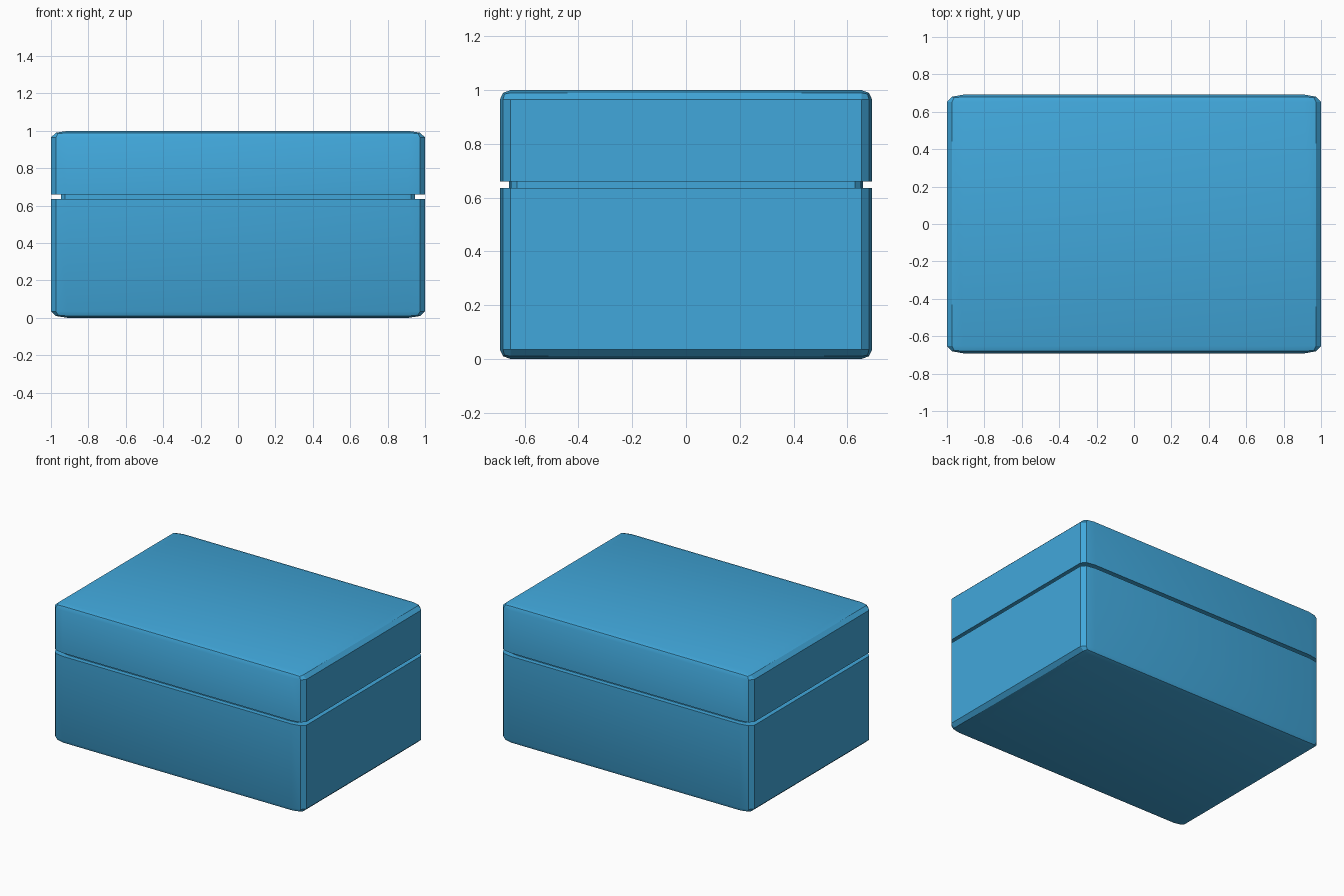
import bpy, bmesh, math
from mathutils import Matrix

if "Cube" in bpy.data.objects:
    bpy.data.objects.remove(bpy.data.objects["Cube"])

blue = bpy.data.materials.new("box blue")
blue.diffuse_color = (0.053, 0.39, 0.71, 1)
blue.use_nodes = True
blue.node_tree.nodes["Principled BSDF"].inputs["Base Color"].default_value = blue.diffuse_color

HX, HY = 1.0, 0.692          # half width and depth
Z1, Z2 = 0.636, 0.66         # seam between base and lid


def rounded_box(hx, hy, height, rx, ry, rz):
    """Box with two-segment rounded edges, radius set per axis."""
    bm = bmesh.new()
    bmesh.ops.create_cube(bm, size=1)
    # bevel in units of the radius, then stretch to the real size
    bmesh.ops.scale(bm, vec=(2 * hx / rx, 2 * hy / ry, height / rz), verts=bm.verts)
    bmesh.ops.bevel(bm, geom=bm.edges[:], offset=1, offset_type='OFFSET',
                    segments=2, profile=0.5, affect='EDGES')
    bmesh.ops.scale(bm, vec=(rx, ry, rz), verts=bm.verts)
    bmesh.ops.translate(bm, vec=(0, 0, height / 2), verts=bm.verts)
    return bm


def cut(bm, z, keep_above, cap=True):
    """Slice flat at height z, keeping one side."""
    r = bmesh.ops.bisect_plane(bm, geom=bm.verts[:] + bm.edges[:] + bm.faces[:],
                               plane_co=(0, 0, z), plane_no=(0, 0, 1),
                               clear_inner=keep_above, clear_outer=not keep_above)
    if cap:
        edges = [e for e in r["geom_cut"] if isinstance(e, bmesh.types.BMEdge)]
        bmesh.ops.contextual_create(bm, geom=edges)


def finish(bm, name):
    bmesh.ops.recalc_face_normals(bm, faces=bm.faces)
    mesh = bpy.data.meshes.new(name)
    bm.to_mesh(mesh)
    bm.free()
    mesh.materials.append(blue)
    ob = bpy.data.objects.new(name, mesh)
    bpy.context.collection.objects.link(ob)
    bpy.ops.object.select_all(action='DESELECT')
    ob.select_set(True)
    bpy.context.view_layer.objects.active = ob
    bpy.ops.object.shade_smooth_by_angle(angle=math.radians(30))


# base and lid: one rounded box cut at the seam
for name, z, above in (("base", Z1, False), ("lid", Z2, True)):
    bm = rounded_box(HX, HY, 1.0, 0.09, 0.04, 0.035)
    cut(bm, z, above)
    finish(bm, name)

# recessed seam wall between them
bm = rounded_box(0.946, 0.659, 1.0, 0.07, 0.03, 0.035)
cut(bm, Z1, True, cap=False)
cut(bm, Z2, False, cap=False)
finish(bm, "seam_wall")
